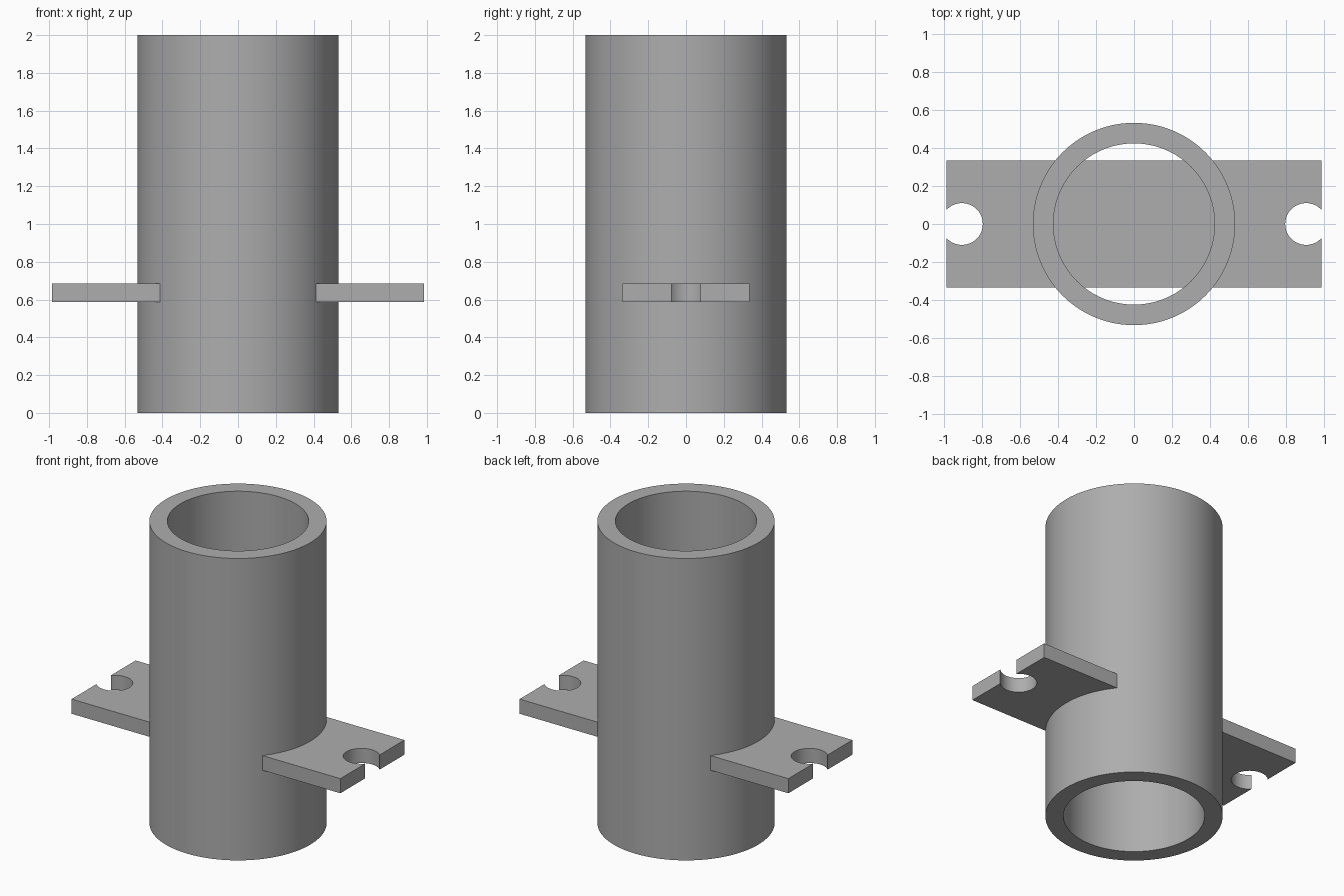
import bpy
import bmesh
import math

cube = bpy.data.objects.get("Cube")
if cube:
    bpy.data.objects.remove(cube, do_unlink=True)

HEIGHT, R_OUT, R_IN = 2.0, 0.532, 0.424
Z_LOW, Z_HIGH = 0.588, 0.685
HALF, END = 0.335, 0.985
NOTCH_X, NOTCH_R = 0.905, 0.11

grey = bpy.data.materials.new("plain grey")
grey.use_nodes = True
COLOUR = (0.42, 0.42, 0.42, 1.0)
grey.diffuse_color = COLOUR
grey.node_tree.nodes["Principled BSDF"].inputs["Base Color"].default_value = COLOUR


def make_object(name, bm):
    bmesh.ops.recalc_face_normals(bm, faces=bm.faces)
    mesh = bpy.data.meshes.new(name)
    bm.to_mesh(mesh)
    bm.free()
    mesh.materials.append(grey)
    obj = bpy.data.objects.new(name, mesh)
    bpy.context.collection.objects.link(obj)
    bpy.ops.object.select_all(action="DESELECT")
    obj.select_set(True)
    bpy.context.view_layer.objects.active = obj
    bpy.ops.object.shade_smooth_by_angle(angle=math.radians(30))
    return obj


def make_plate(name, outline):
    """Extrude a flat outline to the plate thickness."""
    bm = bmesh.new()
    face = bm.faces.new([bm.verts.new((x, y, Z_LOW)) for x, y in outline])
    result = bmesh.ops.extrude_face_region(bm, geom=[face], use_keep_orig=True)
    top = [v for v in result["geom"] if isinstance(v, bmesh.types.BMVert)]
    bmesh.ops.translate(bm, verts=top, vec=(0, 0, Z_HIGH - Z_LOW))
    return make_object(name, bm)


# Open tube: a closed wall profile swept around the z axis
bm = bmesh.new()
profile = [(R_IN, 0), (R_OUT, 0), (R_OUT, HEIGHT), (R_IN, HEIGHT)]
STEPS = 96
rings = []
for i in range(STEPS):
    a = math.tau * i / STEPS
    rings.append([bm.verts.new((r * math.cos(a), r * math.sin(a), z)) for r, z in profile])
for i, ring in enumerate(rings):
    after = rings[(i + 1) % STEPS]
    for j in range(4):
        k = (j + 1) % 4
        bm.faces.new((ring[j], after[j], after[k], ring[k]))
make_object("tube", bm)

# Square web crossing the inside of the tube
make_plate("inner_web", [(-HALF, -HALF), (HALF, -HALF), (HALF, HALF), (-HALF, HALF)])

# Mounting tabs, each with a round notch breaking through the outer end
opening = math.acos((END - NOTCH_X) / NOTCH_R)
ARC = 32
for name, side in (("left_tab", 1), ("right_tab", -1)):
    outline = [(HALF, -HALF), (END, -HALF)]
    for i in range(ARC + 1):
        a = -opening - (math.tau - 2 * opening) * i / ARC
        outline.append((NOTCH_X + NOTCH_R * math.cos(a), NOTCH_R * math.sin(a)))
    outline += [(END, HALF), (HALF, HALF)]
    make_plate(name, [(side * x, y) for x, y in outline])
